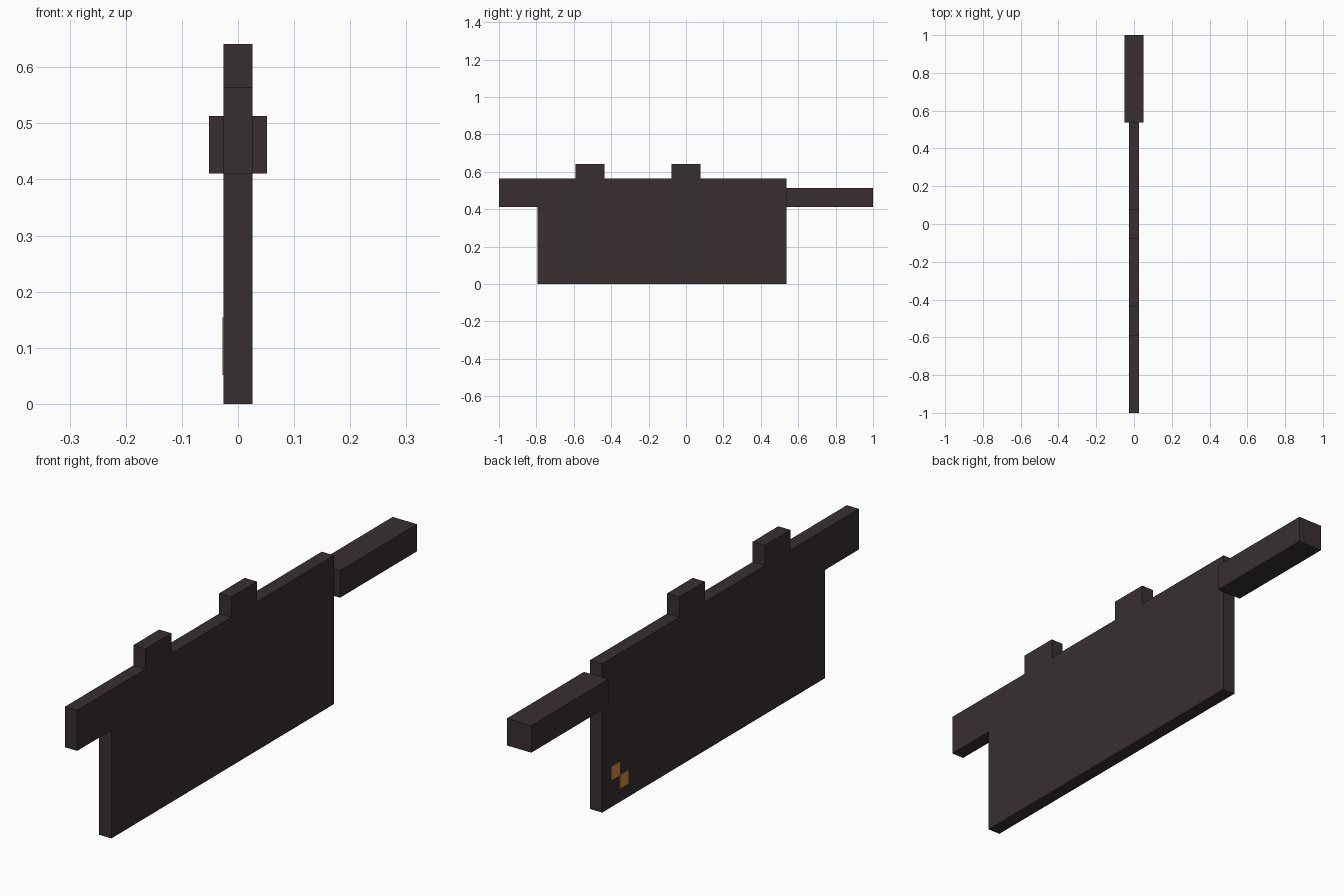
import bpy
import bmesh

cube = bpy.data.objects.get("Cube")
if cube:
    bpy.data.objects.remove(cube, do_unlink=True)

U = 2 / 39  # block size; the whole model is 39 blocks long


def material(name, rgb):
    mat = bpy.data.materials.new(name)
    mat.use_nodes = True
    mat.diffuse_color = (*rgb, 1)
    mat.node_tree.nodes["Principled BSDF"].inputs["Base Color"].default_value = (*rgb, 1)
    return mat


def slab(name, outline, x0, x1, mat):
    """Extrude a (y, z) outline, in blocks from the front tip, from x0 to x1."""
    bm = bmesh.new()
    face = bm.faces.new([bm.verts.new((x0, y * U - 1, z * U)) for y, z in outline])
    ext = bmesh.ops.extrude_face_region(bm, geom=[face])
    moved = [v for v in ext["geom"] if isinstance(v, bmesh.types.BMVert)]
    bmesh.ops.translate(bm, verts=moved, vec=(x1 - x0, 0, 0))
    bmesh.ops.recalc_face_normals(bm, faces=bm.faces)
    mesh = bpy.data.meshes.new(name)
    bm.to_mesh(mesh)
    bm.free()
    mesh.materials.append(mat)
    obj = bpy.data.objects.new(name, mesh)
    bpy.context.collection.objects.link(obj)
    return obj


def rect(y0, y1, z0, z1):
    return [(y0, z0), (y1, z0), (y1, z1), (y0, z1)]


dark = material("dark brown grey", (0.040, 0.028, 0.030))
orange = material("orange", (0.68, 0.26, 0.04))

# Flat body with a front nose and two raised blocks along the top
body = [(4, 0), (30, 0), (30, 11)]
for start in (18, 8):
    body += [(start + 3, 11), (start + 3, 12.5), (start, 12.5), (start, 11)]
body += [(0, 11), (0, 8), (4, 8)]
slab("body", body, -U / 2, U / 2, dark)

# Square bar at the back
slab("rear_bar", rect(30, 39, 8, 10), -U, U, dark)

# Two diagonal painted squares on one side, near the lower back corner
for name, y, z in (("upper_mark", 28, 2), ("lower_mark", 27, 1)):
    slab(name, rect(y, y + 1, z, z + 1), -U / 2 - 0.002, -U / 2, orange)
